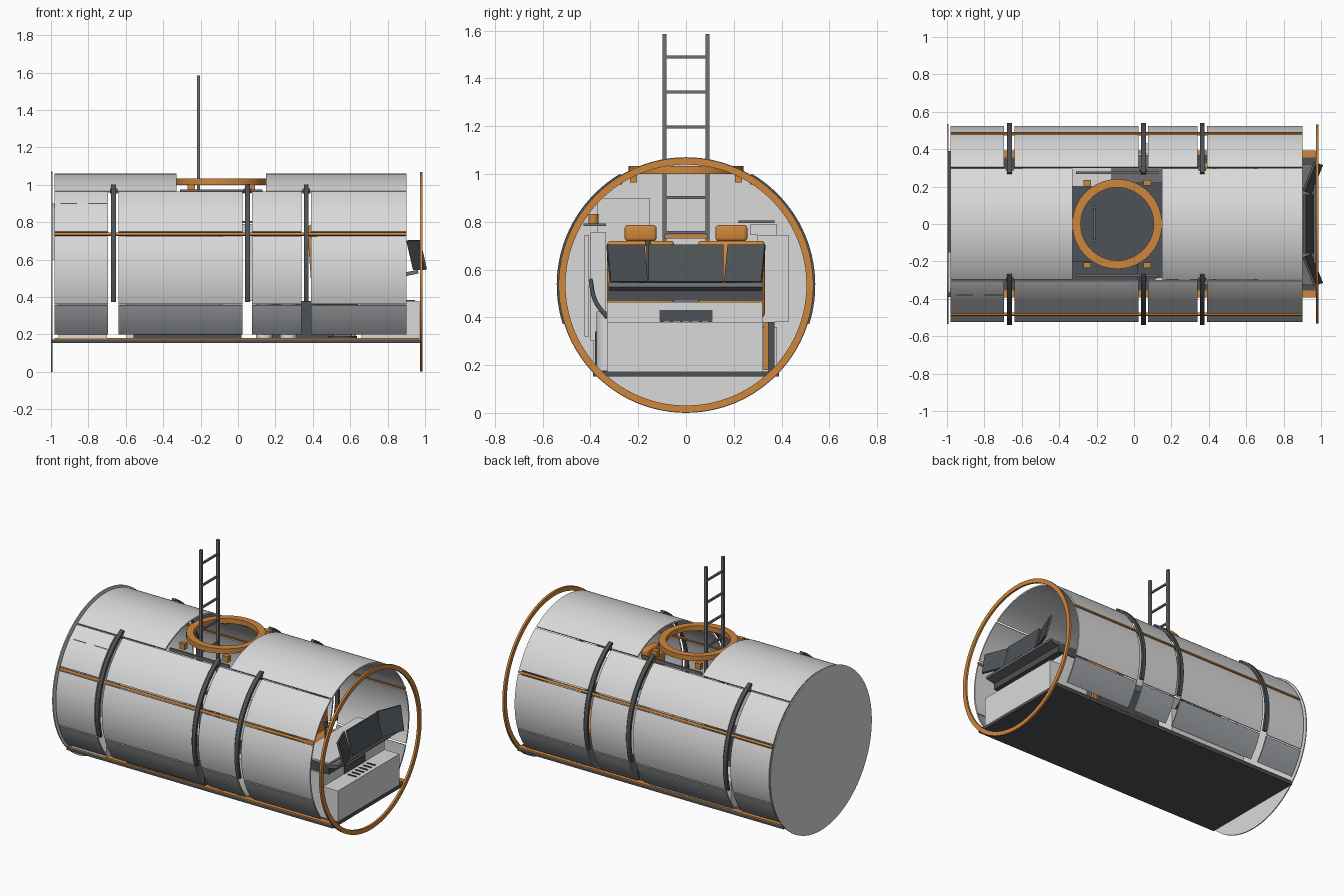
import bpy, bmesh, math
from mathutils import Vector, Matrix

cube = bpy.data.objects.get("Cube")
if cube:
    bpy.data.objects.remove(cube, do_unlink=True)

CZ = 0.535   # height of the hull axis


def material(name, r, g, b):
    m = bpy.data.materials.new(name)
    m.use_nodes = True
    m.diffuse_color = (r, g, b, 1)
    m.node_tree.nodes["Principled BSDF"].inputs["Base Color"].default_value = (r, g, b, 1)
    return m


LIGHT = material("light_grey", 0.70, 0.70, 0.70)
MID = material("blue_grey", 0.38, 0.40, 0.42)
STEEL = material("steel_grey", 0.16, 0.16, 0.17)
DARK = material("dark_grey", 0.075, 0.085, 0.095)
ORANGE = material("orange", 0.62, 0.24, 0.045)


def finish(name, bm, mat, smooth=False):
    bmesh.ops.recalc_face_normals(bm, faces=bm.faces)
    me = bpy.data.meshes.new(name)
    bm.to_mesh(me)
    bm.free()
    me.materials.append(mat)
    ob = bpy.data.objects.new(name, me)
    bpy.context.collection.objects.link(ob)
    if smooth:
        bpy.ops.object.select_all(action='DESELECT')
        ob.select_set(True)
        bpy.context.view_layer.objects.active = ob
        bpy.ops.object.shade_smooth_by_angle(angle=math.radians(35))
    return ob


def box(name, x, y, z, mat, tilt=0, turn=0, bevel=0):
    """Box from (min, max) pairs, tilted about y and turned about z."""
    bm = bmesh.new()
    bmesh.ops.create_cube(bm, size=1)
    bm.transform(Matrix.Diagonal((x[1] - x[0], y[1] - y[0], z[1] - z[0], 1)))
    if bevel:
        bmesh.ops.bevel(bm, geom=bm.edges[:], offset=bevel, segments=3, affect='EDGES', profile=0.5)
    mid = Vector(((x[0] + x[1]) / 2, (y[0] + y[1]) / 2, (z[0] + z[1]) / 2))
    bm.transform(Matrix.Translation(mid) @ Matrix.Rotation(math.radians(turn), 4, 'Z')
                 @ Matrix.Rotation(math.radians(tilt), 4, 'Y'))
    return finish(name, bm, mat, bool(bevel))


def arc(name, x0, x1, r0, r1, a0, a1, mat, side=1):
    """Curved slab around the hull axis between two elevation angles."""
    bm = bmesh.new()
    full = a1 - a0 >= 360
    n = max(6, int((a1 - a0) / 2.5))
    rows = []
    for i in range(n if full else n + 1):
        a = math.radians(a0 + (a1 - a0) * i / n)
        rows.append([bm.verts.new((x, side * r * math.cos(a), CZ + r * math.sin(a)))
                     for x, r in ((x0, r0), (x1, r0), (x1, r1), (x0, r1))])
    pairs = list(zip(rows, rows[1:])) + ([(rows[-1], rows[0])] if full else [])
    for p, q in pairs:
        for k in range(4):
            j = (k + 1) % 4
            bm.faces.new((p[k], p[j], q[j], q[k]))
    if not full:
        bm.faces.new(rows[0])
        bm.faces.new(rows[-1])
    return finish(name, bm, mat, True)


def cylinder(name, centre, r, h, mat, axis='Z', n=32):
    bm = bmesh.new()
    bmesh.ops.create_cone(bm, cap_ends=True, segments=n, radius1=r, radius2=r, depth=h)
    if axis != 'Z':
        bm.transform(Matrix.Rotation(math.pi / 2, 4, 'Y' if axis == 'X' else 'X'))
    bm.transform(Matrix.Translation(centre))
    return finish(name, bm, mat, True)


# Hull ends and floor
cylinder("end_wall", (-0.9965, 0, CZ), 0.535, 0.007, LIGHT, 'X', 96)
arc("end_ring", 0.972, 0.986, 0.504, 0.533, 0, 360, ORANGE)
box("floor", (-0.995, 0.975), (-0.39, 0.39), (0.153, 0.174), DARK)

# Hull panels, rails and straps on both sides
SECTIONS = ((-0.98, -0.695), (-0.64, 0.025), (0.075, 0.34), (0.39, 0.90))
ROWS = (("lower_panel", -39.6, -20, MID), ("middle_panel", -19, 21.2, LIGHT),
        ("upper_panel", 24.2, 54.6, LIGHT))
for side, tag in ((1, "left"), (-1, "right")):
    for i, (x0, x1) in enumerate(SECTIONS):
        for row, a0, a1, mat in ROWS:
            arc(f"{row}_{tag}_{i}", x0, x1, 0.515, 0.525, a0, a1, mat, side)
    arc(f"rail_{tag}", -0.98, 0.90, 0.516, 0.530, 21.8, 23.5, ORANGE, side)
    for i, x in enumerate((-0.665, 0.05, 0.365)):
        arc(f"strap_{tag}_{i}", x - 0.013, x + 0.013, 0.524, 0.541, -17.5, 59.5, DARK, side)
        arc(f"strap_clamp_{tag}_{i}", x - 0.02, x + 0.02, 0.512, 0.532, 54.6, 57, STEEL, side)
    box(f"floor_strip_{tag}", (-0.98, 0.97), sorted((side * 0.355, side * 0.392)), (0.173, 0.18), ORANGE)
    # Hatch supports
    for x in (-0.25, 0.07):
        box(f"hatch_bracket_{tag}", (x - 0.02, x + 0.02), sorted((side * 0.205, side * 0.235)), (0.965, 1.005), ORANGE)
    box(f"hatch_bar_{tag}", (-0.31, 0.13), sorted((side * 0.268, side * 0.28)), (0.955, 0.975), STEEL)
for i, (x0, x1) in enumerate(((-0.98, -0.33), (0.15, 0.90))):
    arc(f"roof_panel_{i}", x0, x1, 0.515, 0.525, 55.6, 124.4, LIGHT)
for x0, x1 in ((-0.95, -0.86), (-0.80, -0.70)):
    arc("panel_slot", x0, x1, 0.522, 0.5265, 43.6, 44.2, DARK, -1)

# Hatch ring
bm = bmesh.new()
loop = []
for i in range(64):
    a = 2 * math.pi * i / 64
    loop.append([bm.verts.new((-0.09 + r * math.cos(a), r * math.sin(a), z))
                 for r, z in ((0.195, 1.0), (0.24, 1.0), (0.24, 1.033), (0.195, 1.033))])
for i in range(64):
    p, q = loop[i], loop[(i + 1) % 64]
    for k in range(4):
        bm.faces.new((p[k], p[(k + 1) % 4], q[(k + 1) % 4], q[k]))
finish("hatch_ring", bm, ORANGE, True)

# Ladder
for s in (-1, 1):
    box("ladder_rail", (-0.22, -0.202), sorted((s * 0.081, s * 0.099)), (0.174, 1.585), STEEL)
for i in range(9):
    z = 1.49 - 0.147 * i
    box("ladder_rung", (-0.217, -0.205), (-0.082, 0.082), (z - 0.006, z + 0.006), STEEL)

# Control desk
box("desk_base", (0.66, 0.97), (-0.33, 0.32), (0.174, 0.38), LIGHT)
box("desk_riser", (0.66, 0.86), (-0.33, 0.32), (0.38, 0.465), LIGHT)
box("desk_display", (0.858, 0.866), (-0.11, 0.11), (0.383, 0.43), DARK)
for i in range(6):
    y = -0.1 + 0.04 * i
    box("desk_slot", (0.885, 0.945), (y - 0.006, y + 0.006), (0.379, 0.384), DARK)
box("desk_console", (0.66, 0.90), (-0.325, 0.32), (0.47, 0.535), DARK)
box("desk_tray", (0.86, 0.965), (-0.325, 0.32), (0.515, 0.535), STEEL, tilt=-12)
box("desk_trim", (0.66, 0.90), (-0.325, 0.32), (0.536, 0.546), LIGHT)
cylinder("desk_lever", (0.76, -0.16, 0.62), 0.006, 0.16, DARK, n=12)
cylinder("desk_lever_knob", (0.76, -0.16, 0.71), 0.012, 0.025, DARK, n=12)

# Monitors, wings angled outward
box("monitor_centre", (0.925, 0.94), (-0.157, 0.157), (0.545, 0.705), DARK, tilt=-14)
for s in (-1, 1):
    box("monitor_side", (0.948, 0.962), sorted((s * 0.163, s * 0.33)), (0.545, 0.705), DARK, tilt=-14, turn=-s * 22)

# Seats
for s in (-1, 1):
    y = 0.19 * s
    box("seat_pedestal", (0.51, 0.61), (y - 0.05, y + 0.05), (0.174, 0.36), STEEL)
    cylinder("seat_foot", (0.56, y, 0.183), 0.075, 0.018, DARK)
    box("seat_cushion", (0.41, 0.65), (y - 0.13, y + 0.13), (0.36, 0.42), ORANGE, bevel=0.015)
    box("seat_back", (0.385, 0.435), (y - 0.14, y + 0.14), (0.40, 0.72), ORANGE, tilt=-4, bevel=0.015)
    box("seat_headrest", (0.375, 0.425), (y - 0.067, y + 0.067), (0.718, 0.787), ORANGE, bevel=0.015)
box("seat_cross_bar", (0.36, 0.375), (-0.09, 0.09), (0.73, 0.747), ORANGE)

# Right side cabin fittings
box("right_locker", (-0.96, -0.70), (-0.39, -0.31), (0.174, 0.40), LIGHT)
box("right_bench", (-0.56, 0.02), (-0.38, -0.20), (0.174, 0.34), DARK)
box("right_cabinet", (-0.60, -0.08), (-0.40, -0.335), (0.30, 0.755), LIGHT)
box("right_cabinet_door", (-0.58, -0.10), (-0.425, -0.405), (0.32, 0.745), LIGHT)
box("right_shelf", (-0.60, -0.10), (-0.43, -0.335), (0.783, 0.792), STEEL)
cylinder("shelf_canister", (-0.15, -0.388, 0.812), 0.021, 0.04, ORANGE)
for x in (0.14, 0.27):
    cylinder("gas_bottle", (x, -0.33, 0.30), 0.045, 0.25, LIGHT)
hose = bpy.data.curves.new("hose", 'CURVE')
hose.dimensions = '3D'
hose.bevel_depth = 0.009
spline = hose.splines.new('BEZIER')
spline.bezier_points.add(2)
for p, co in zip(spline.bezier_points, ((0.3, -0.40, 0.56), (0.31, -0.38, 0.47), (0.33, -0.33, 0.40))):
    p.co = co
    p.handle_left_type = p.handle_right_type = 'AUTO'
hose.materials.append(DARK)
bpy.context.collection.objects.link(bpy.data.objects.new("hose", hose))

# Left side cabin fittings
box("left_bench", (-0.60, 0.0), (0.20, 0.38), (0.174, 0.36), LIGHT)
box("left_cabinet", (0.06, 0.34), (0.30, 0.43), (0.38, 0.745), LIGHT)
box("left_cabinet_top", (-0.10, 0.30), (0.27, 0.38), (0.745, 0.79), LIGHT)
box("left_counter", (-0.12, 0.32), (0.22, 0.37), (0.795, 0.806), STEEL)
box("left_lower_locker", (0.10, 0.60), (0.345, 0.37), (0.174, 0.38), DARK)
box("left_grab_post", (0.60, 0.63), (0.325, 0.345), (0.18, 0.38), ORANGE)
box("wall_panel", (-0.993, -0.975), (-0.37, -0.15), (0.60, 0.90), LIGHT)
